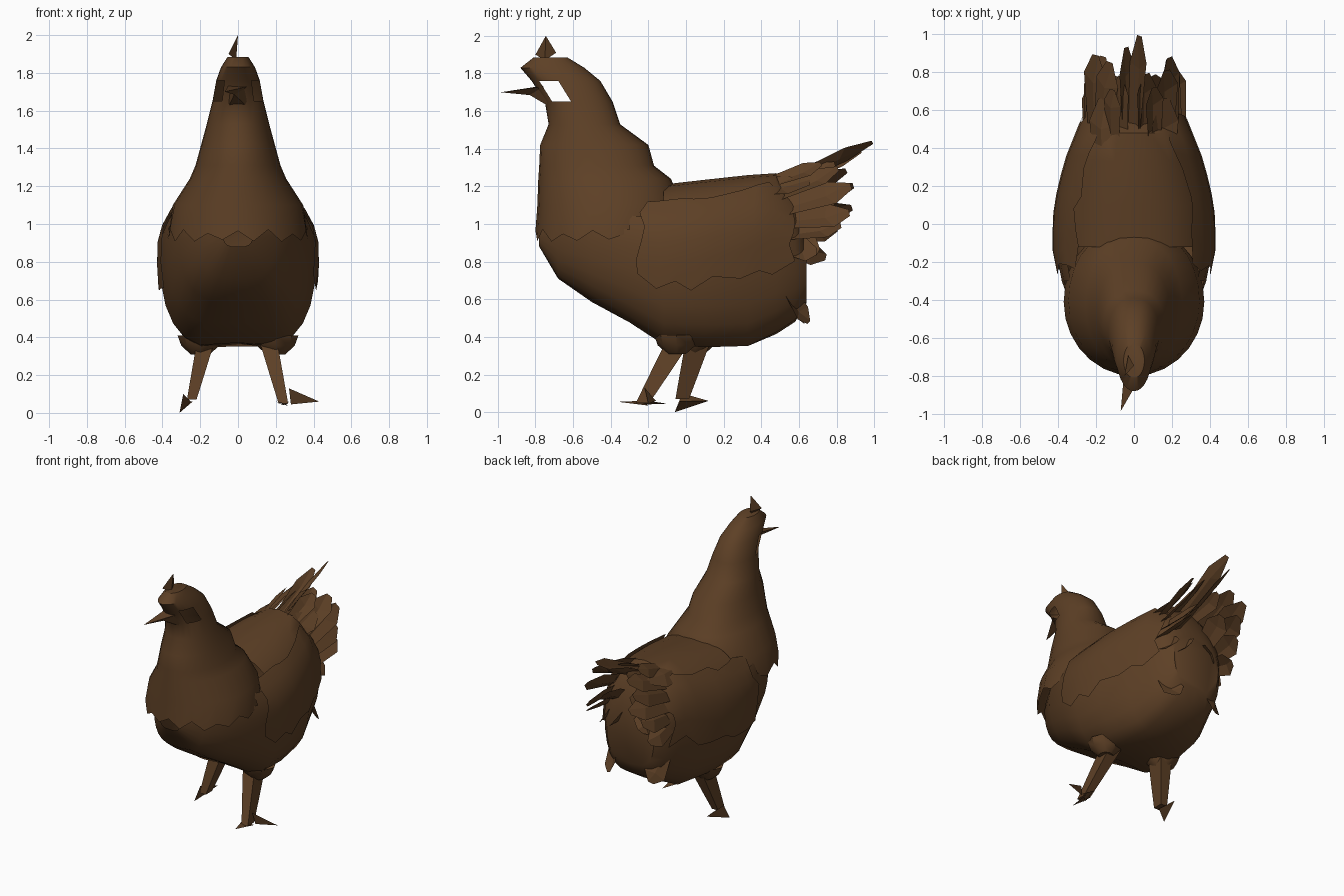
import bpy, bmesh, math, random
from mathutils import Vector

if "Cube" in bpy.data.objects:
    bpy.data.objects.remove(bpy.data.objects["Cube"])

random.seed(4)
brown = bpy.data.materials.new("dark brown")
brown.diffuse_color = (0.11, 0.051, 0.019, 1)
brown.use_nodes = True
brown.node_tree.nodes["Principled BSDF"].inputs["Base Color"].default_value = brown.diffuse_color


def make(name, verts, faces, smooth=True, fix=True):
    me = bpy.data.meshes.new(name)
    bm = bmesh.new()
    vs = [bm.verts.new(v) for v in verts]
    for f in faces:
        bm.faces.new([vs[i] for i in f])
    if fix:
        bmesh.ops.recalc_face_normals(bm, faces=bm.faces)
    bmesh.ops.delete(bm, geom=[v for v in bm.verts if not v.link_faces], context='VERTS')
    bm.to_mesh(me)
    bm.free()
    me.materials.append(brown)
    ob = bpy.data.objects.new(name, me)
    bpy.context.collection.objects.link(ob)
    if smooth:
        bpy.ops.object.select_all(action='DESELECT')
        ob.select_set(True)
        bpy.context.view_layer.objects.active = ob
        bpy.ops.object.shade_smooth_by_angle(angle=math.radians(40))
    return ob


def loft(name, rings, closed=True, caps=(True, True), skip=None):
    n, verts, faces = len(rings[0]), [v for r in rings for v in r], []
    for i in range(len(rings) - 1):
        for j in range(n if closed else n - 1):
            k = (j + 1) % n
            f = (i * n + j, i * n + k, (i + 1) * n + k, (i + 1) * n + j)
            c = sum((Vector(verts[q]) for q in f), Vector()) / 4
            if not (skip and skip(c)):
                faces.append(f)
    if caps[0]:
        faces.append(tuple(range(n)))
    if caps[1]:
        faces.append(tuple(range(len(verts) - n, len(verts))))
    return make(name, verts, faces)


def lerp_table(table, u):
    for a, b in zip(table, table[1:]):
        if u <= b[0]:
            t = max(0, (u - a[0]) / (b[0] - a[0]))
            return [p + (q - p) * t for p, q in zip(a[1:], b[1:])]
    return table[-1][1:]


def spow(v, p):
    return math.copysign(abs(v) ** p, v)


# Body: sections along y as (y, bottom, top, half width)
BODY = [(-.78, .88, 1.0, .08), (-.68, .71, 1.1, .2), (-.5, .585, 1.17, .31),
        (-.3, .465, 1.2, .38), (-.12, .345, 1.21, .415), (.1, .33, 1.235, .405),
        (.33, .335, 1.26, .35), (.48, .41, 1.27, .29), (.58, .48, 1.14, .25),
        (.64, .58, .97, .19)]


def body_point(y, angle, grow=0.0):
    lo, hi, w = lerp_table(BODY, y)
    mid = lo + (hi - lo) * .58
    c, s = math.cos(angle), math.sin(angle)
    x = spow(c, .55 if s < 0 else .9) * (w + grow)
    h = (hi - mid) if s > 0 else (mid - lo)
    z = mid + spow(s, .85 if s < 0 else 1) * (h + grow)
    # shallow groove along the middle of the belly
    if s < 0:
        z += .04 * max(0, 1 - abs(x) / .18) * max(0, 1 - abs(y - .05) / .5)
    return (x, y, z)


N = 24
loft("body", [[body_point(r[0], 2 * math.pi * j / N) for j in range(N)] for r in BODY],
     caps=(False, True), skip=lambda c: c.z > 1.0 and c.y < -.2)

# Breast, neck and head: sections along z as (z, front, back, half width)
NECK = [(.93, -.8, -.02, .37), (1.1, -.79, -.02, .345), (1.24, -.785, -.08, .255),
        (1.31, -.78, -.17, .225), (1.42, -.775, -.2, .195), (1.53, -.73, -.35, .165),
        (1.65, -.75, -.39, .135), (1.76, -.82, -.455, .115), (1.83, -.88, -.54, .09),
        (1.885, -.81, -.63, .055)]
M = 28
rings = []
for i, (z, f, b, w) in enumerate(NECK):
    ring = []
    for j in range(M):
        a = 2 * math.pi * j / M
        jag = (.035 if j % 2 else -.02) * random.uniform(.4, 1.3) if i == 0 else 0
        p = .85 if math.sin(a) > 0 else 1
        ring.append((w * spow(math.cos(a), p),
                     (f + b) / 2 + (b - f) / 2 * math.sin(a), z + jag))
    rings.append(ring)
loft("neck_and_head", rings, caps=(False, True),
     skip=lambda c: abs(c.z - 1.705) < .03 and -.735 < c.y < -.655 and abs(c.x) > .04)

# Beak and comb
make("beak", [(-.07, -.985, 1.70), (-.05, -.76, 1.735), (.06, -.76, 1.73), (.05, -.72, 1.62),
              (-.05, -.72, 1.62), (-.02, -.83, 1.685)],
     [(0, 1, 2), (0, 2, 5), (0, 5, 1), (5, 2, 3), (5, 3, 4), (5, 4, 1)], False)
make("comb", [(-.05, -.8, 1.9), (-.03, -.69, 1.91), (0, -.745, 2.0), (-.01, -.75, 1.87)],
     [(0, 1, 2), (0, 3, 1), (0, 2, 3), (1, 3, 2)], False)


# Wings: ragged shells lying over the flanks
def wing(side):
    rows = []
    for i in range(9):
        y = -.24 + i * .1
        row = []
        for j in range(6):
            t = math.radians(-20 + 1.2 * i + j * 13)
            edge = j in (0, 5) or i in (0, 8)
            yy = y + (random.uniform(-.035, .035) if edge else 0)
            if j in (0, 5):
                t += random.uniform(-.09, .09)
            x, yy, z = body_point(min(yy, .58), t, .018)
            row.append((side * x, yy, z))
        rows.append(row)
    loft("wing", rows, closed=False, caps=(False, False))


# Feather: folded pointed blade from base to tip
def feather(name, base, tip, width, across):
    b, t = Vector(base), Vector(tip)
    d = t - b
    w = Vector(across)
    w = (w - d * (w.dot(d) / d.dot(d))).normalized() * width / 2
    n = d.cross(w).normalized() * width * .12
    pts = [b - w * .7, b + n, b + w * .7, b + d * .7 - w, b + d * .65 + n,
           b + d * .75 + w, t - w * .3, t + w * .25]
    make(name, pts, [(0, 1, 4, 3), (1, 2, 5, 4), (3, 4, 6), (4, 5, 7, 6)], False, False)


for side in (-1, 1):
    wing(side)
    # Tail side fan: base (x, y, z), tip (x, y, z), width
    for bx, by, bz, tx, ty, tz, w in (
            (.11, .44, 1.22, .1, .71, 1.33, .12), (.17, .47, 1.15, .15, .83, 1.27, .15),
            (.2, .48, 1.08, .18, .9, 1.18, .16), (.22, .5, 1.02, .16, .86, 1.08, .16),
            (.23, .5, .95, .2, .82, .98, .16), (.24, .48, .9, .22, .72, .83, .15),
            (.14, .54, 1.0, .08, .8, 1.1, .16), (.1, .55, .92, .1, .7, .83, .17),
            (.06, .48, 1.2, .06, .8, 1.3, .13), (.2, .54, .66, .17, .65, .5, .15)):
        j = [random.uniform(-.025, .025) for _ in range(3)]
        feather("tail_feather", (side * bx, by, bz), (side * tx + j[0], ty + j[1], tz + j[2]),
                w, (side * random.uniform(.5, .9), 0, -.75))
    # Rump covert rising to the tail
    feather("rump_feather", (side * .15, .2, 1.18), (side * .17, .66, 1.22), .17, (side, 0, -.7))

# Long central tail feathers
feather("tail_feather", (0, .48, 1.2), (.03, .99, 1.435), .11, (.7, 0, .6))
feather("tail_feather", (-.03, .48, 1.18), (-.04, .93, 1.385), .1, (.7, 0, -.6))


# Legs: tapered square tubes with flat pointed foot plates
def leg(hip, ankle, toes):
    h, a = Vector(hip), Vector(ankle)
    rows = []
    for p, r in ((h, .065), (h.lerp(a, .6), .048), (a, .036)):
        rows.append([p + Vector((r * .7 * sx, r * sy, 0))
                     for sx, sy in ((-1, -1), (1, -1), (1, 1), (-1, 1))])
    loft("leg", rows, caps=(False, True))
    for tri in toes:
        make("toe", tri, [(0, 1, 2)], False, False)


leg((.165, -.05, .36), (.24, -.23, .05),
    [((.27, -.22, .13), (.28, -.2, .045), (.43, -.16, .06)),
     ((.2, -.24, .06), (.27, -.2, .035), (.23, -.36, .055)),
     ((.22, -.24, .04), (.27, -.2, .06), (.26, -.1, .045))])
leg((-.175, .06, .36), (-.245, -.02, .07),
    [((-.31, -.06, 0), (-.29, -.02, .1), (-.25, .12, .06)),
     ((-.31, -.06, 0), (-.24, -.03, .06), (-.25, .12, .06))])

# Thigh feather tufts at the tops of the legs
for side, y in ((1, -.05), (-1, .05)):
    rows = []
    for z, r in ((.41, .12), (.355, .1), (.31, .05)):
        rows.append([(side * .2 + r * math.cos(k * math.pi / 4),
                      y + r * math.sin(k * math.pi / 4), z) for k in range(8)])
    loft("thigh", rows, caps=(False, True))
